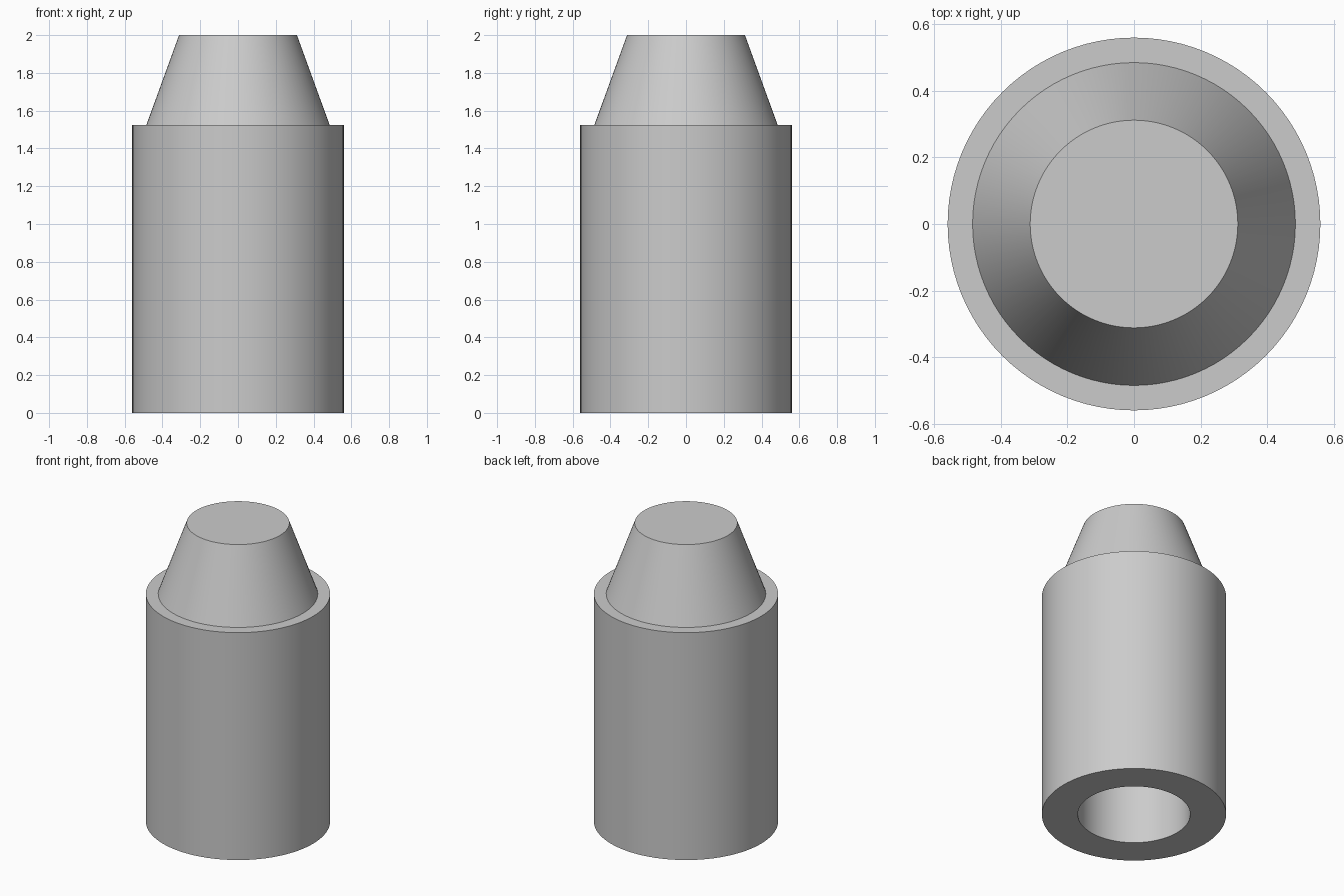
import bpy
import bmesh
import math

SEGMENTS = 96

cube = bpy.data.objects.get("Cube")
if cube:
    bpy.data.objects.remove(cube, do_unlink=True)

# Plain grey finish
grey = bpy.data.materials.new("plain_grey")
grey.use_nodes = True
colour = (0.6, 0.6, 0.6, 1)
grey.diffuse_color = colour
grey.node_tree.nodes["Principled BSDF"].inputs["Base Color"].default_value = colour


def lathe(name, profile):
    """Revolve a (radius, height) profile around the z axis."""
    bm = bmesh.new()
    verts = [bm.verts.new((r, 0, z)) for r, z in profile]
    edges = [bm.edges.new(pair) for pair in zip(verts, verts[1:])]
    bmesh.ops.spin(bm, geom=verts + edges, cent=(0, 0, 0), axis=(0, 0, 1),
                   angle=math.tau, steps=SEGMENTS, use_duplicate=False)
    bmesh.ops.remove_doubles(bm, verts=bm.verts, dist=0.0001)
    bmesh.ops.recalc_face_normals(bm, faces=bm.faces)
    mesh = bpy.data.meshes.new(name)
    bm.to_mesh(mesh)
    bm.free()
    mesh.materials.append(grey)
    obj = bpy.data.objects.new(name, mesh)
    bpy.context.collection.objects.link(obj)
    bpy.ops.object.select_all(action="DESELECT")
    obj.select_set(True)
    bpy.context.view_layer.objects.active = obj
    bpy.ops.object.shade_smooth_by_angle(angle=math.radians(15))
    return obj


# Cylindrical body with a tapered nose and a blind bore in its base
bore, body, shoulder, tip = 0.342, 0.56, 0.485, 0.312
lathe("stepped_body", [
    (0, 1.4), (bore, 1.4), (bore, 0),
    (body, 0), (body, 1.525),
    (shoulder, 1.525), (tip, 2), (0, 2),
])
